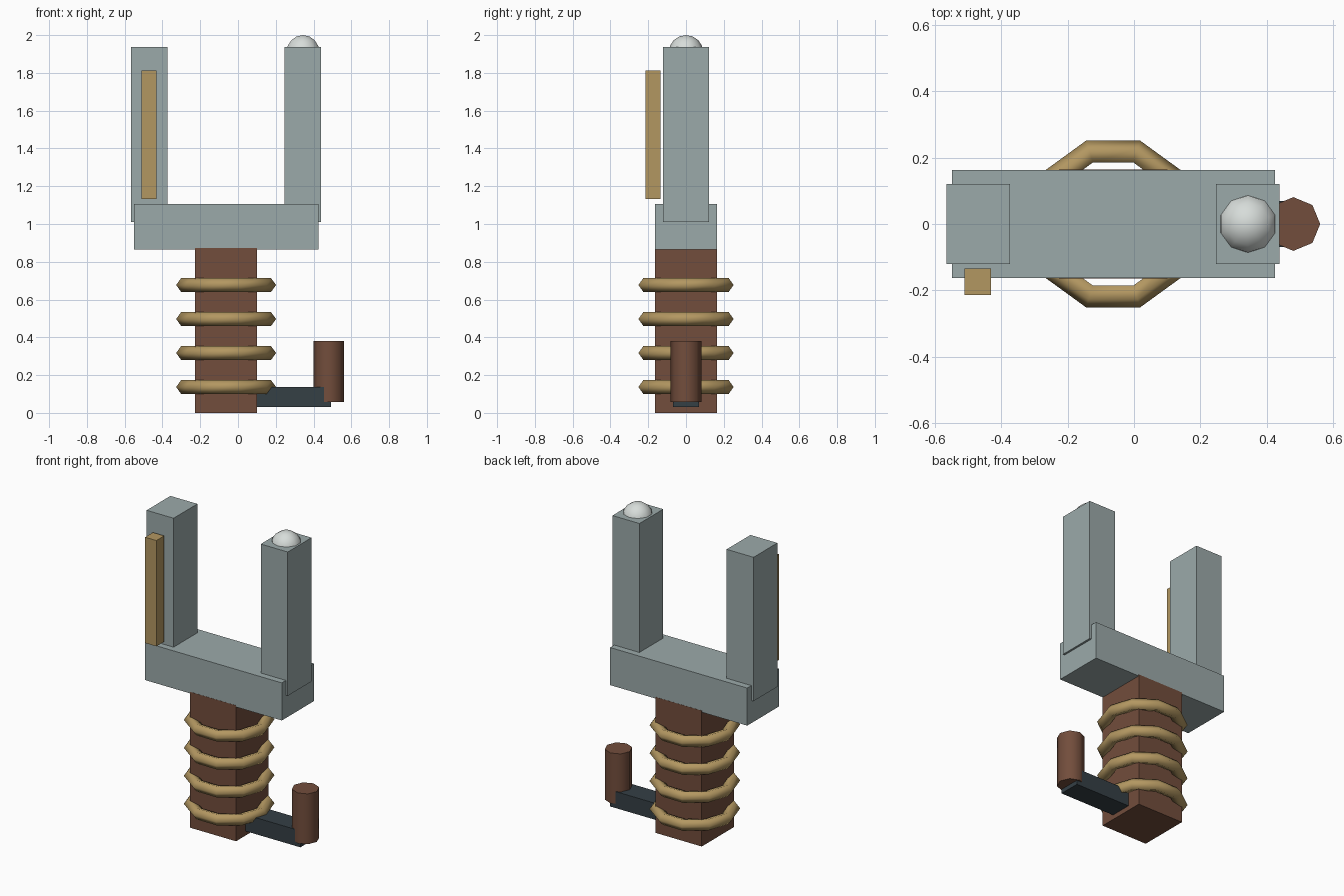
import bpy
import math

if "Cube" in bpy.data.objects:
    bpy.data.objects.remove(bpy.data.objects["Cube"])


def material(name, rgb):
    m = bpy.data.materials.new(name)
    m.diffuse_color = (*rgb, 1)
    m.use_nodes = True
    m.node_tree.nodes["Principled BSDF"].inputs["Base Color"].default_value = m.diffuse_color
    return m


WOOD = material("wood_brown", (0.17, 0.075, 0.045))
BRASS = material("brass", (0.45, 0.31, 0.12))
STEEL = material("steel_grey", (0.33, 0.40, 0.40))
DARK = material("dark_metal", (0.035, 0.05, 0.06))
PALE = material("pale_grey", (0.68, 0.72, 0.70))


def finish(name, mat, smooth_angle=None):
    ob = bpy.context.object
    ob.name = ob.data.name = name
    ob.data.materials.append(mat)
    if smooth_angle:
        bpy.ops.object.shade_smooth_by_angle(angle=math.radians(smooth_angle))
    return ob


def box(name, x, y, z, mat):
    bpy.ops.mesh.primitive_cube_add(size=1)
    ob = finish(name, mat)
    ranges = (x, y, z)
    for v in ob.data.vertices:
        v.co = [lo + (c + 0.5) * (hi - lo) for c, (lo, hi) in zip(v.co, ranges)]
    return ob


# Square handle and the crossbar on top of it
AXIS_X = -0.063
box("handle", (-0.227, 0.101), (-0.164, 0.164), (0, 0.874), WOOD)
box("crossbar", (-0.55, 0.426), (-0.163, 0.163), (0.864, 1.106), STEEL)

# Two upright prongs
for name, cx in (("left_prong", -0.47), ("right_prong", 0.343)):
    box(name, (cx - 0.096, cx + 0.096), (-0.121, 0.121), (1.01, 1.936), STEEL)

# Brass strip in front of the left prong
box("brass_strip", (-0.511, -0.431), (-0.215, -0.135), (1.132, 1.813), BRASS)

# Rounded tip on the right prong
bpy.ops.mesh.primitive_uv_sphere_add(segments=10, ring_count=8, radius=0.092,
                                     location=(0.344, 0, 1.908))
finish("tip_ball", PALE, 60)

# Coil rings around the handle
for i in range(4):
    bpy.ops.mesh.primitive_torus_add(major_segments=10, minor_segments=5,
                                     major_radius=0.2265, minor_radius=0.038,
                                     location=(AXIS_X, 0, 0.137 + 0.18 * i))
    finish(f"coil_ring_{i + 1}", BRASS, 80)

# Crank arm and its upright grip
box("crank_arm", (0.06, 0.493), (-0.07, 0.07), (0.03, 0.136), DARK)
bpy.ops.mesh.primitive_cylinder_add(vertices=8, radius=0.081, depth=0.324,
                                    location=(0.481, 0, 0.219))
finish("crank_grip", WOOD, 50)
